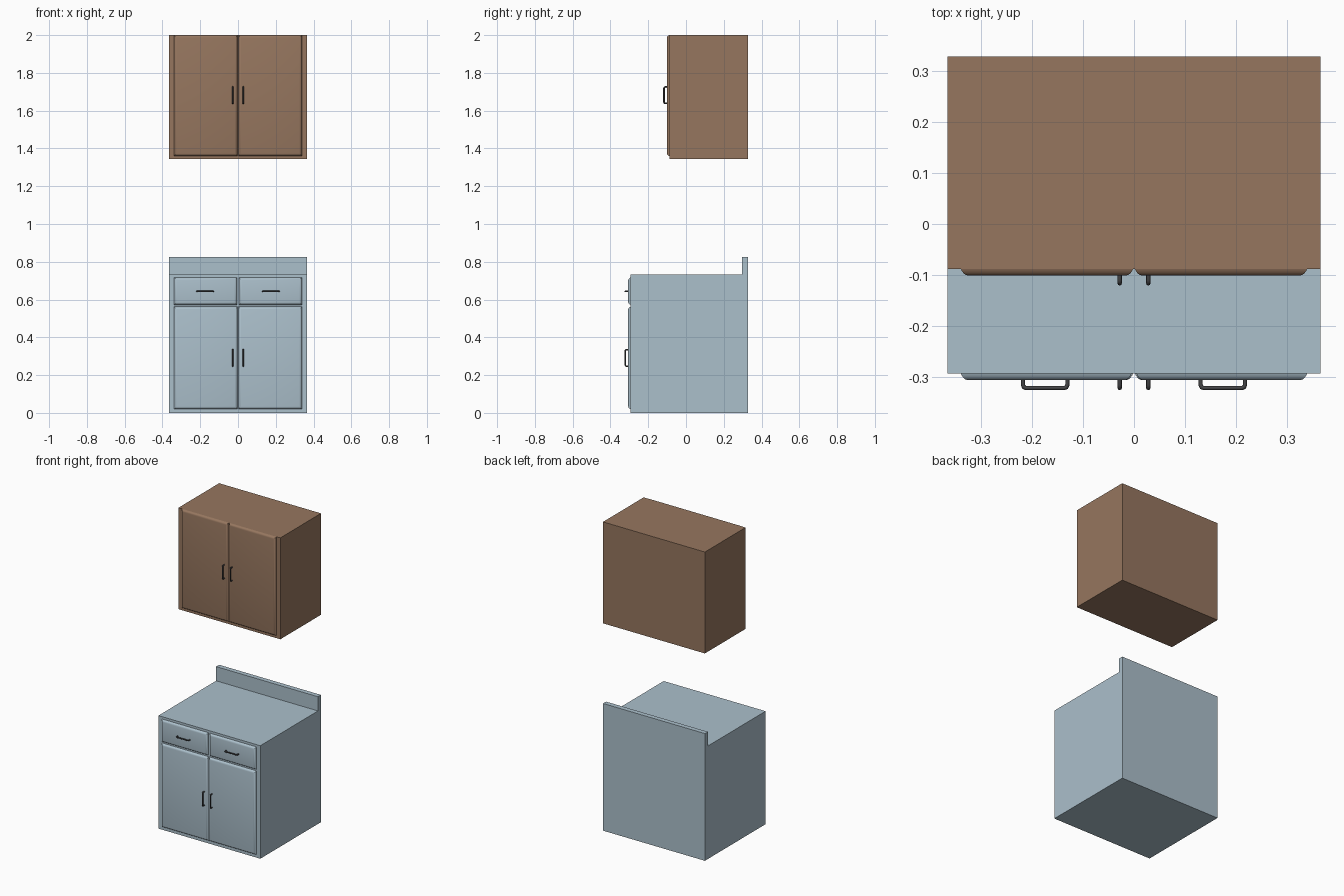
import bpy, bmesh

if "Cube" in bpy.data.objects:
    bpy.data.objects.remove(bpy.data.objects["Cube"])

W = 0.365          # half width of both cabinets
BACK = 0.328
LOW_F, UP_F = -0.293, -0.088   # front planes of lower and upper body


def mat(name, rgb):
    m = bpy.data.materials.new(name)
    m.diffuse_color = (*rgb, 1)
    m.use_nodes = True
    m.node_tree.nodes["Principled BSDF"].inputs["Base Color"].default_value = m.diffuse_color
    return m


BROWN = mat("brown wood", (0.305, 0.182, 0.114))
BLUE = mat("pale blue paint", (0.41, 0.525, 0.60))
DARK = mat("dark metal", (0.06, 0.06, 0.063))


def add_mesh(name, bm, material):
    bmesh.ops.recalc_face_normals(bm, faces=bm.faces)
    me = bpy.data.meshes.new(name)
    bm.to_mesh(me)
    bm.free()
    ob = bpy.data.objects.new(name, me)
    bpy.context.collection.objects.link(ob)
    me.materials.append(material)
    return ob


def body(name, profile, material):
    """Side profile (y, z) extruded across the cabinet width."""
    bm = bmesh.new()
    face = bm.faces.new([bm.verts.new((-W, y, z)) for y, z in profile])
    ext = bmesh.ops.extrude_face_region(bm, geom=[face])["geom"]
    verts = [v for v in ext if isinstance(v, bmesh.types.BMVert)]
    bmesh.ops.translate(bm, verts=verts, vec=(2 * W, 0, 0))
    return add_mesh(name, bm, material)


def panel(name, x0, x1, z0, z1, y, material):
    """Door or drawer front with a softly rounded edge."""
    bm = bmesh.new()
    rings = []
    for inset, depth in [(0, 0), (0.001, 0.003), (0.005, 0.0085), (0.009, 0.0118), (0.014, 0.013)]:
        a, b, c, d = x0 + inset, x1 - inset, z0 + inset, z1 - inset
        rings.append([bm.verts.new((px, y - depth, pz)) for px, pz in [(a, c), (b, c), (b, d), (a, d)]])
    for r, s in zip(rings, rings[1:]):
        for i in range(4):
            j = (i + 1) % 4
            bm.faces.new((r[i], r[j], s[j], s[i]))
    bm.faces.new(rings[-1])
    bm.faces.new(rings[0][::-1])
    ob = add_mesh(name, bm, material)
    bpy.context.view_layer.objects.active = ob
    ob.select_set(True)
    bpy.ops.object.shade_smooth_by_angle(angle=0.6)
    ob.select_set(False)


def handle(name, x, z, y, upright):
    """Thin round bar bent into a bracket, standing off the panel."""
    h, c, out, r = 0.0435, 0.006, 0.0155, 0.0042
    pts = [(-h, 0.002), (-h, -out + c), (-h + c * 0.3, -out + c * 0.3), (-h + c, -out)]
    pts += [(-u, v) for u, v in reversed(pts)]
    cu = bpy.data.curves.new(name, "CURVE")
    cu.dimensions = "3D"
    cu.bevel_depth, cu.bevel_resolution, cu.use_fill_caps = r, 2, True
    sp = cu.splines.new("POLY")
    sp.points.add(len(pts) - 1)
    for p, (u, v) in zip(sp.points, pts):
        p.co = (x, y + v, z + u, 1) if upright else (x + u, y + v, z, 1)
    cu.materials.append(DARK)
    bpy.context.collection.objects.link(bpy.data.objects.new(name, cu))


# Cabinet bodies, the lower one with its backsplash
body("lower_cabinet", [(LOW_F, 0), (BACK, 0), (BACK, 0.824), (0.297, 0.824),
                       (0.297, 0.732), (LOW_F, 0.732)], BLUE)
body("upper_cabinet", [(UP_F, 1.343), (BACK, 1.343), (BACK, 2.0), (UP_F, 2.0)], BROWN)

# Doors, drawer fronts and handles on both sides
for side, s in (("left", -1), ("right", 1)):
    x0, x1 = sorted((s * 0.002, s * 0.339))
    d0, d1 = sorted((s * 0.005, s * 0.339))
    panel(f"lower_door_{side}", x0, x1, 0.02, 0.562, LOW_F, BLUE)
    panel(f"drawer_front_{side}", d0, d1, 0.572, 0.717, LOW_F, BLUE)
    panel(f"upper_door_{side}", x0, x1, 1.36, 2.0, UP_F, BROWN)
    handle(f"lower_door_handle_{side}", s * 0.028, 0.291, LOW_F - 0.013, True)
    handle(f"drawer_handle_{side}", s * 0.174, 0.643, LOW_F - 0.013, False)
    handle(f"upper_door_handle_{side}", s * 0.028, 1.682, UP_F - 0.013, True)
